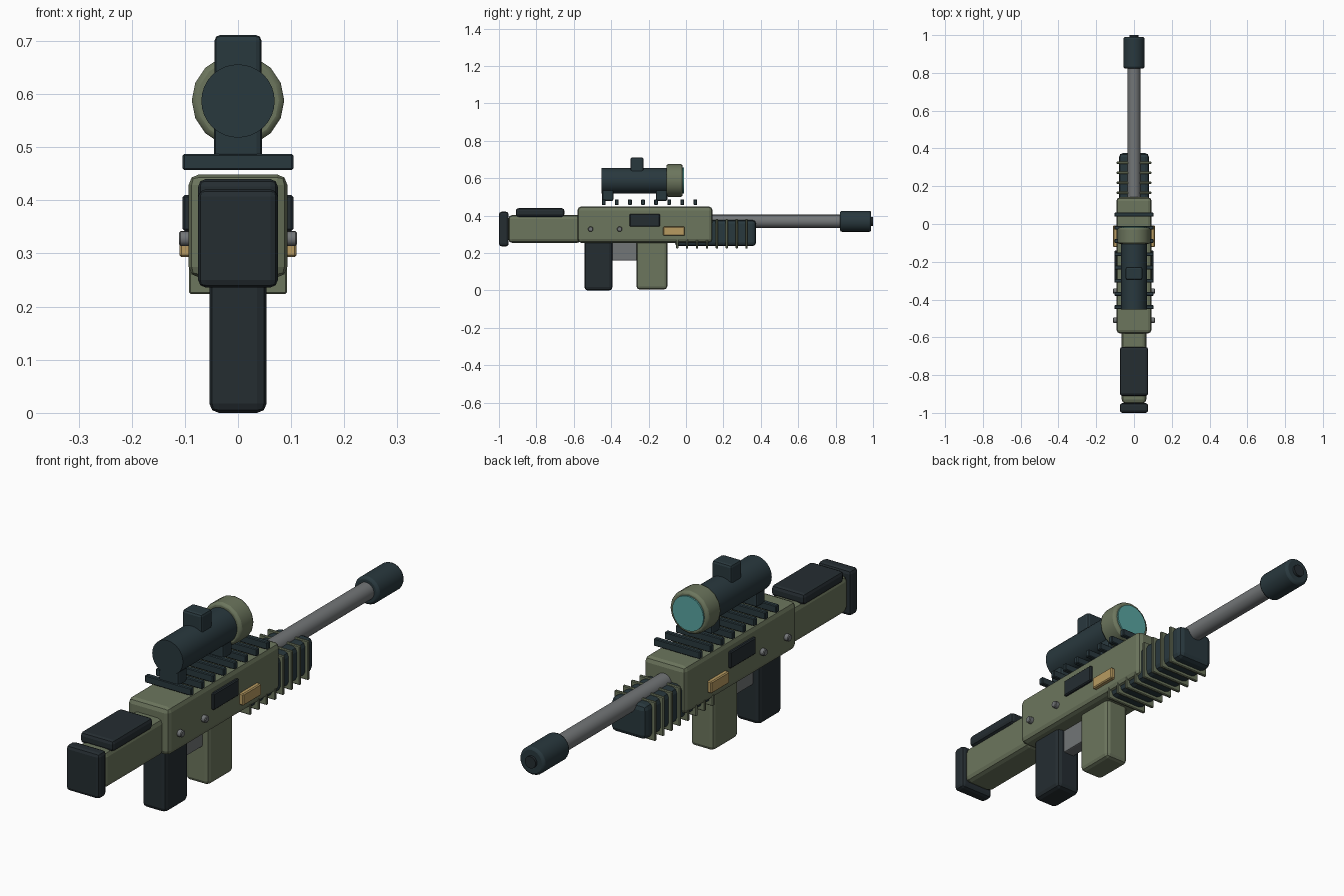
import bpy, math

if "Cube" in bpy.data.objects:
    bpy.data.objects.remove(bpy.data.objects["Cube"])


def material(name, r, g, b):
    m = bpy.data.materials.new(name)
    m.diffuse_color = (r, g, b, 1)
    m.use_nodes = True
    m.node_tree.nodes["Principled BSDF"].inputs["Base Color"].default_value = m.diffuse_color
    return m


OLIVE = material("olive", 0.15, 0.18, 0.11)
DARK = material("dark_steel", 0.022, 0.04, 0.048)
BLACK = material("black_rubber", 0.018, 0.026, 0.031)
STEEL = material("steel", 0.17, 0.18, 0.185)
BRASS = material("brass", 0.48, 0.33, 0.12)
GLASS = material("glass", 0.1, 0.38, 0.36)


def finish(ob, name, mat, bevel, segments):
    ob.name = name
    ob.data.materials.append(mat)
    if bevel:
        b = ob.modifiers.new("bevel", "BEVEL")
        b.width, b.segments = bevel, segments
        b.limit_method, b.angle_limit = "ANGLE", math.radians(40)
    return ob


def box(name, mat, x, y, z, bevel=0.0, segments=2):
    """Box from (min, max) ranges on each axis."""
    bpy.ops.mesh.primitive_cube_add(
        size=1, location=[(a + b) / 2 for a, b in (x, y, z)])
    ob = bpy.context.object
    ob.scale = [b - a for a, b in (x, y, z)]
    bpy.ops.object.transform_apply(location=False, rotation=False, scale=True)
    return finish(ob, name, mat, bevel, segments)


def slab(name, mat, half, y, z, bevel=0.0, segments=2):
    return box(name, mat, (-half, half), y, z, bevel, segments)


def tube(name, mat, r, y, z, sides=32, bevel=0.0):
    """Cylinder along y."""
    bpy.ops.mesh.primitive_cylinder_add(
        vertices=sides, radius=r, depth=y[1] - y[0],
        location=(0, sum(y) / 2, z), rotation=(math.pi / 2, 0, 0))
    ob = bpy.context.object
    bpy.ops.object.shade_smooth_by_angle(angle=math.radians(30))
    return finish(ob, name, mat, bevel, 2)


# Receiver and stock
slab("receiver", OLIVE, 0.093, (-0.58, 0.142), (0.255, 0.449), 0.02)
slab("stock", OLIVE, 0.065, (-0.95, -0.56), (0.255, 0.403), 0.02)
slab("butt_pad", BLACK, 0.075, (-1.0, -0.948), (0.236, 0.421), 0.014)
slab("cheek_rest", BLACK, 0.075, (-0.91, -0.65), (0.394, 0.44), 0.014)

# Grip, magazine and trigger housing
slab("grip", BLACK, 0.054, (-0.543, -0.393), (0.0, 0.28), 0.018)
slab("magazine", OLIVE, 0.052, (-0.265, -0.1), (0.006, 0.28), 0.016)
slab("trigger_housing", STEEL, 0.025, (-0.41, -0.25), (0.16, 0.27), 0.005)

# Handguard with cooling ribs
slab("handguard", DARK, 0.079, (-0.06, 0.375), (0.237, 0.377), 0.02)
for i in range(8):
    y = -0.047 + i * 0.053
    slab(f"handguard_rib_{i}", OLIVE, 0.092, (y - 0.006, y + 0.006),
         (0.224, 0.383), 0.003, 1)

# Barrel and muzzle
tube("barrel", STEEL, 0.035, (0.1, 0.86), 0.37)
tube("muzzle", DARK, 0.056, (0.823, 0.99), 0.37, 24, 0.01)
tube("bore", BLACK, 0.024, (0.98, 1.0), 0.37, 24)

# Top rail slats
for i in range(8):
    y = -0.44 + i * 0.07
    slab(f"rail_slat_{i}", DARK, 0.104, (y - 0.01, y + 0.01),
         (0.457, 0.487), 0.003, 1)

# Scope
tube("scope_tube", DARK, 0.069, (-0.452, -0.09), 0.587)
tube("scope_bell", OLIVE, 0.087, (-0.105, -0.018), 0.588, 16, 0.01)
tube("scope_lens", GLASS, 0.07, (-0.04, -0.012), 0.588)
slab("scope_turret", DARK, 0.044, (-0.297, -0.227), (0.62, 0.711), 0.01)
for tag, y in (("rear", -0.418), ("front", -0.13)):
    slab(f"scope_mount_{tag}", DARK, 0.045, (y - 0.03, y + 0.03),
         (0.478, 0.56), 0.01)

# Side details, mirrored left and right
for tag, s in (("left", -1), ("right", 1)):
    side = lambda a, b: tuple(sorted((s * a, s * b)))
    box(f"port_cover_{tag}", BLACK, side(0.085, 0.104), (-0.302, -0.14),
        (0.342, 0.41), 0.004, 1)
    box(f"latch_{tag}", BRASS, side(0.085, 0.11), (-0.122, -0.007),
        (0.293, 0.341), 0.004, 1)
    for i, y in enumerate((-0.51, -0.355)):
        bpy.ops.mesh.primitive_cylinder_add(
            vertices=16, radius=0.014, depth=0.03,
            location=(s * 0.096, y, 0.328), rotation=(0, math.pi / 2, 0))
        bpy.ops.object.shade_smooth_by_angle(angle=math.radians(30))
        finish(bpy.context.object, f"pin_{tag}_{i}", STEEL, 0.003, 1)
